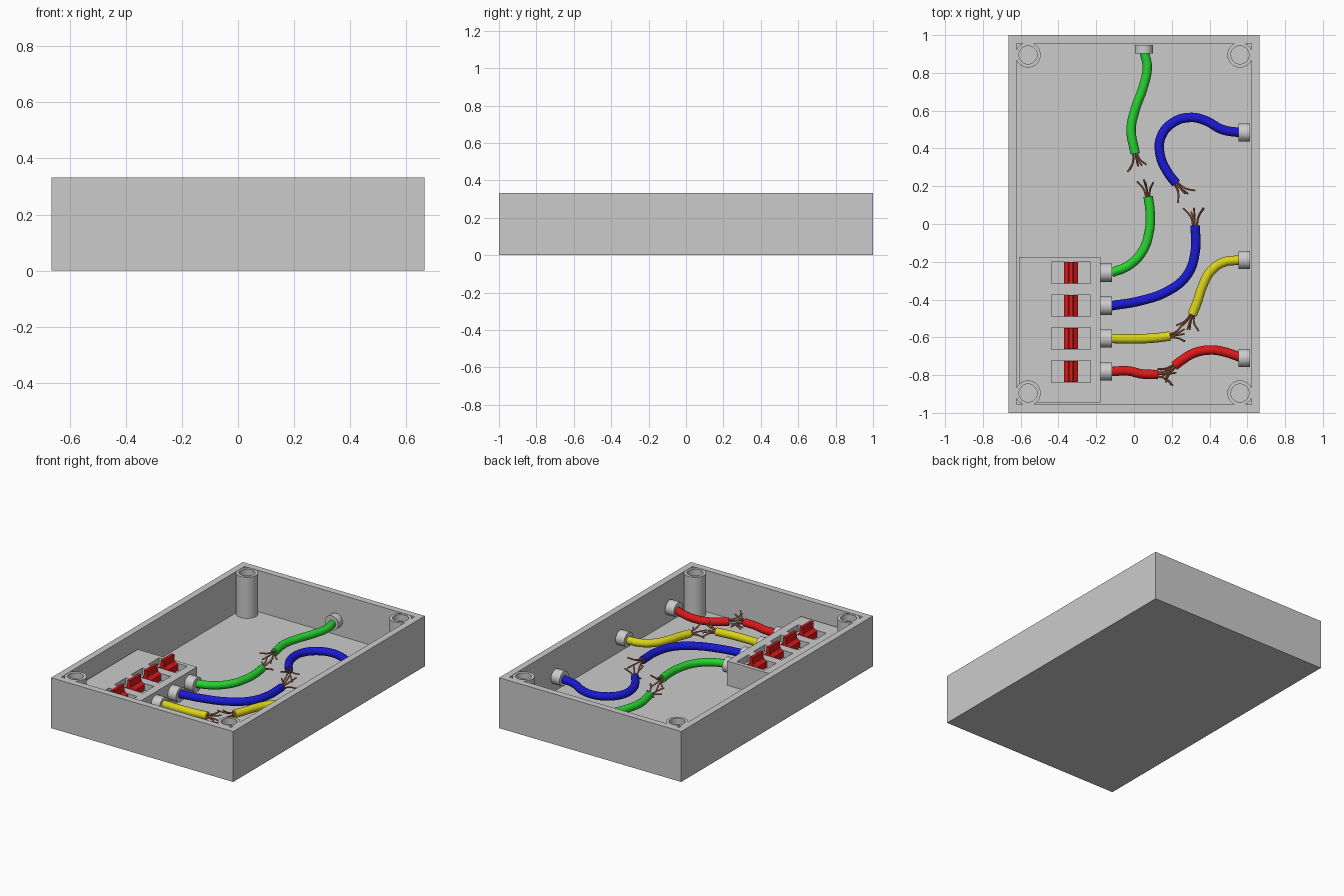
import bpy, bmesh, math, random
from mathutils import Vector, Matrix

if "Cube" in bpy.data.objects:
    bpy.data.objects.remove(bpy.data.objects["Cube"])

random.seed(4)
FLOOR, TOP, WIRE_Z = 0.06, 0.333, 0.155
ROWS = [-0.258, -0.433, -0.606, -0.781]


def material(name, rgb):
    m = bpy.data.materials.new(name)
    m.diffuse_color = (*rgb, 1)
    m.use_nodes = True
    m.node_tree.nodes["Principled BSDF"].inputs["Base Color"].default_value = m.diffuse_color
    return m


MATS = {
    "green": material("green", (0.02, 0.65, 0.03)),
    "blue": material("blue", (0.01, 0.01, 0.65)),
    "yellow": material("yellow", (0.7, 0.65, 0.01)),
    "red": material("red", (0.7, 0.01, 0.01)),
    "copper": material("copper", (0.5, 0.2, 0.1)),
}


def finish(name, bm, mat=None, smooth=False):
    bmesh.ops.recalc_face_normals(bm, faces=bm.faces)
    me = bpy.data.meshes.new(name)
    bm.to_mesh(me)
    bm.free()
    ob = bpy.data.objects.new(name, me)
    bpy.context.collection.objects.link(ob)
    if mat:
        me.materials.append(MATS[mat])
    if smooth:
        shade(ob)
    return ob


def select(ob):
    bpy.ops.object.select_all(action='DESELECT')
    ob.select_set(True)
    bpy.context.view_layer.objects.active = ob


def shade(ob):
    select(ob)
    bpy.ops.object.shade_smooth_by_angle(angle=math.radians(35))


def add_box(bm, lo, hi):
    lo, hi = Vector(lo), Vector(hi)
    m = Matrix.Translation((lo + hi) / 2) @ Matrix.Diagonal((*(hi - lo), 1))
    return bmesh.ops.create_cube(bm, size=1, matrix=m)


def add_tube(name, paths, radius, mat, kind='BEZIER', sides=6):
    cu = bpy.data.curves.new(name, 'CURVE')
    cu.dimensions = '3D'
    cu.bevel_depth = radius
    cu.bevel_resolution = sides
    cu.use_fill_caps = True
    cu.resolution_u = 8
    for path in paths:
        sp = cu.splines.new('BEZIER')
        sp.bezier_points.add(len(path) - 1)
        for bp, co in zip(sp.bezier_points, path):
            bp.co = co
            bp.handle_left_type = bp.handle_right_type = 'AUTO'
    cu.materials.append(MATS[mat])
    ob = bpy.data.objects.new(name, cu)
    bpy.context.collection.objects.link(ob)
    select(ob)
    bpy.ops.object.convert(target='MESH')
    shade(bpy.context.object)


def connector(name, start, direction, length, r=0.048):
    # short collar with a recessed face around the wire
    bm = bmesh.new()
    rot = Vector(direction).to_track_quat('Z', 'Y').to_matrix().to_4x4()
    mid = Vector(start) + Vector(direction) * length / 2
    bmesh.ops.create_cone(bm, cap_ends=True, segments=32, radius1=r, radius2=r,
                          depth=length, matrix=Matrix.Translation(mid) @ rot)
    finish(name, bm, smooth=True)


# open tray
bm = bmesh.new()
add_box(bm, (-0.665, -1, 0), (0.665, 1, TOP))
bm.normal_update()
lid = [f for f in bm.faces if f.normal.z > 0.9]
bmesh.ops.inset_region(bm, faces=lid, thickness=0.062)
ext = bmesh.ops.extrude_discrete_faces(bm, faces=lid)
bmesh.ops.translate(bm, vec=(0, 0, FLOOR - TOP),
                    verts=list(ext["faces"][0].verts))
finish("tray", bm)

# corner screw posts, lathed with a hole in the top
for i, (sx, sy) in enumerate([(-1, -1), (1, -1), (1, 1), (-1, 1)]):
    bm = bmesh.new()
    prof = [(0.067, FLOOR - 0.01), (0.067, 0.331), (0.048, 0.331), (0.048, 0.29), (0, 0.29)]
    vs = [bm.verts.new((r, 0, z)) for r, z in prof]
    es = [bm.edges.new(p) for p in zip(vs, vs[1:])]
    bmesh.ops.spin(bm, geom=vs + es, cent=(0, 0, 0), axis=(0, 0, 1),
                   angle=math.tau, steps=32, use_merge=True)
    bmesh.ops.remove_doubles(bm, verts=bm.verts, dist=1e-5)
    bmesh.ops.translate(bm, vec=(sx * 0.561, sy * 0.895, 0), verts=bm.verts)
    finish(f"screw_post_{i + 1}", bm, smooth=True)

# switch block with four recesses
bm = bmesh.new()
add_box(bm, (-0.61, -0.945, FLOOR - 0.01), (-0.177, -0.175, 0.22))
block = finish("switch_block", bm)
bm = bmesh.new()
for y in ROWS:
    add_box(bm, (-0.437, y - 0.058, 0.175), (-0.23, y + 0.058, 0.3))
cutter = finish("recess_cutter", bm)
cutter.hide_render = True
mod = block.modifiers.new("recesses", 'BOOLEAN')
mod.operation, mod.object, mod.solver = 'DIFFERENCE', cutter, 'EXACT'
select(block)
bpy.ops.object.modifier_apply(modifier=mod.name)
bpy.data.objects.remove(cutter)

# red switch levers: extruded flared profile with a raised fin
half = [(0.037, 0.17), (0.037, 0.215), (0.013, 0.232), (0.010, 0.275)]
outline = half + [(-x, z) for x, z in reversed(half)]
for i, y in enumerate(ROWS):
    bm = bmesh.new()
    f = bm.faces.new([bm.verts.new((-0.334 + x, y - 0.056, z)) for x, z in outline])
    ext = bmesh.ops.extrude_face_region(bm, geom=[f])
    bmesh.ops.translate(bm, vec=(0, 0.112, 0), verts=[
        v for v in ext["geom"] if isinstance(v, bmesh.types.BMVert)])
    if f not in bm.faces[:]:
        bmesh.ops.holes_fill(bm, edges=bm.edges)
    finish(f"switch_lever_{i + 1}", bm, "red")

# collars on the block and on the walls
for i, y in enumerate(ROWS):
    connector(f"block_collar_{i + 1}", (-0.187, y, 0.15), (1, 0, 0), 0.071)
for i, y in enumerate([0.484, -0.19, -0.709]):
    connector(f"wall_collar_{i + 1}", (0.615, y, 0.16), (-1, 0, 0), 0.063)
connector("wall_collar_4", (0.052, 0.948, 0.16), (0, -1, 0), 0.045)

# wires (plan paths) with frayed copper ends
WIRES = [
    ("green_wall", "green", [(.055, .91), (.07, .83), (.048, .723), (.006, .606), (-.015, .5), (.006, .373)]),
    ("blue_wall", "blue", [(.56, .484), (.467, .5), (.377, .548), (.298, .564), (.207, .537),
                           (.144, .463), (.138, .368), (.176, .277), (.223, .214)]),
    ("yellow_wall", "yellow", [(.56, -.19), (.467, -.205), (.404, -.253), (.361, -.333), (.335, -.412), (.308, -.481)]),
    ("red_wall", "red", [(.56, -.704), (.478, -.677), (.404, -.667), (.319, -.683), (.255, -.72), (.213, -.752)]),
    ("green_block", "green", [(-.12, -.258), (-.031, -.221), (.043, -.147), (.08, -.041), (.085, .065), (.075, .145)]),
    ("blue_block", "blue", [(-.12, -.433), (.032, -.407), (.181, -.354), (.282, -.269), (.324, -.147), (.324, -.009)]),
    ("yellow_block", "yellow", [(-.12, -.606), (.006, -.608), (.112, -.603), (.192, -.593)]),
    ("red_block", "red", [(-.12, -.781), (-.031, -.778), (.043, -.794), (.128, -.797)]),
]
for name, col, plan in WIRES:
    path = [Vector((x, y, WIRE_Z)) for x, y in plan]
    add_tube(name + "_wire", [path], 0.025, col)
    d = (path[-1] - path[-2]).normalized()
    side, up = Vector((-d.y, d.x, 0)), Vector((0, 0, 1))
    strands = []
    for k in range(5):
        a = math.tau * k / 5 + random.uniform(-0.3, 0.3)
        out = side * math.cos(a) + up * math.sin(a)
        n = random.uniform(0.065, 0.095)
        s = random.uniform(0.03, 0.055)
        base = path[-1] + out * 0.01
        strands.append([base - d * 0.01, base + d * n * 0.5 + out * s * 0.25, base + d * n + out * s])
    add_tube(name + "_strands", strands, 0.0048, "copper", sides=2)
